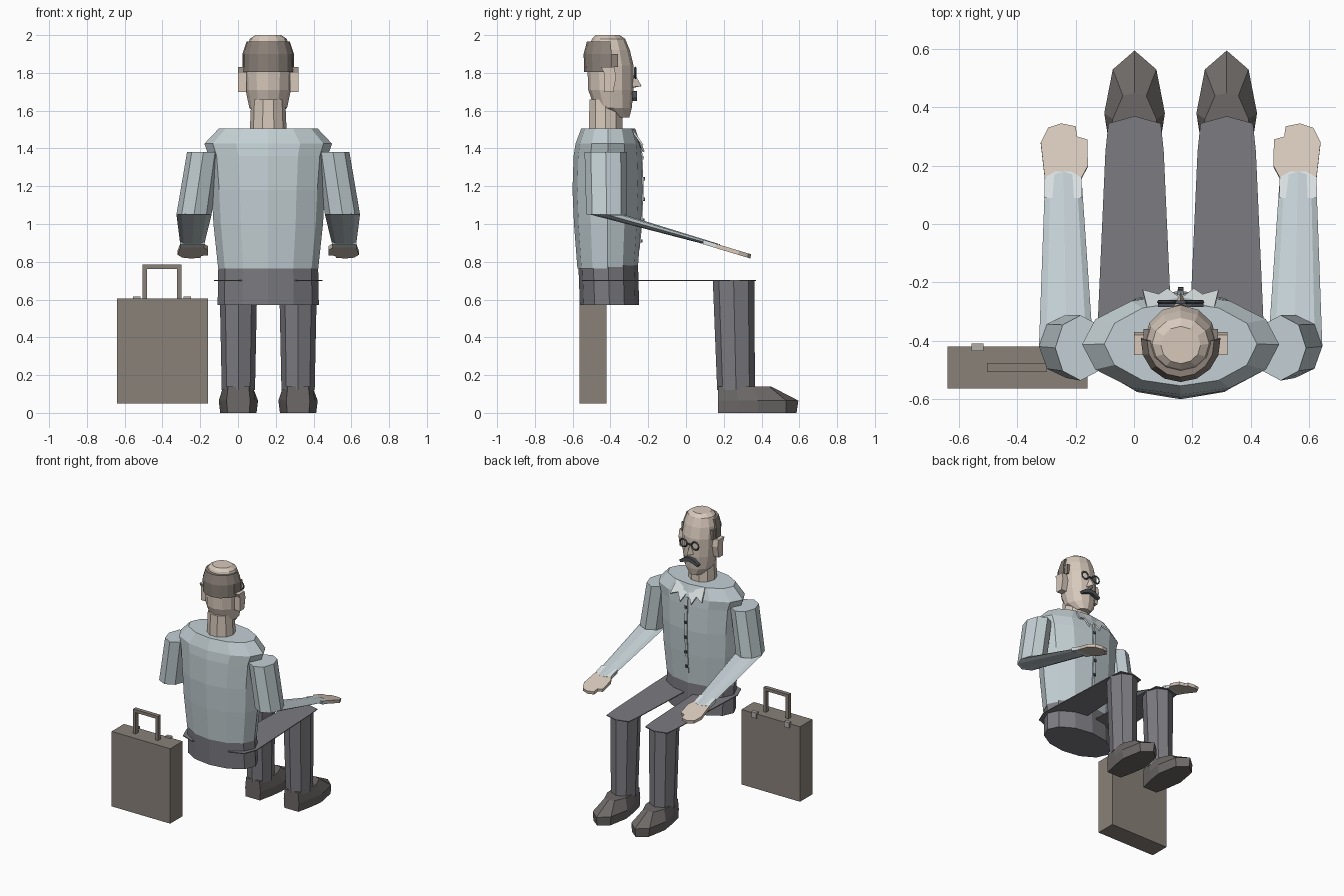
import bpy, bmesh, math
from mathutils import Vector

if "Cube" in bpy.data.objects:
    bpy.data.objects.remove(bpy.data.objects["Cube"])

CX = 0.16            # the figure's own centre line
MATS = {}
COLORS = {
    "skin": (0.68, 0.58, 0.50), "hair": (0.26, 0.22, 0.19), "shirt": (0.55, 0.63, 0.66),
    "collar": (0.72, 0.77, 0.78), "trousers": (0.20, 0.20, 0.22), "shoe": (0.15, 0.14, 0.135),
    "case": (0.25, 0.22, 0.19), "metal": (0.45, 0.43, 0.40), "dark": (0.08, 0.09, 0.10)}


def finish(name, bm, color):
    bmesh.ops.recalc_face_normals(bm, faces=bm.faces)
    me = bpy.data.meshes.new(name)
    bm.to_mesh(me)
    bm.free()
    if color not in MATS:
        MATS[color] = bpy.data.materials.new(color)
        MATS[color].diffuse_color = (*COLORS[color], 1)
    me.materials.append(MATS[color])
    ob = bpy.data.objects.new(name, me)
    bpy.context.collection.objects.link(ob)
    return ob


def loft(name, rings, n, color, tilt=0.0):
    """Skin elliptical horizontal rings (cx, cy, z, rx, ry)."""
    bm = bmesh.new()
    loops = []
    for cx, cy, z, rx, ry in rings:
        loop = []
        for i in range(n):
            a = 2 * math.pi * i / n
            dy = ry * math.sin(a)
            loop.append(bm.verts.new((cx + rx * math.cos(a), cy + dy, z + tilt * dy)))
        loops.append(loop)
    for a, b in zip(loops, loops[1:]):
        for i in range(n):
            j = (i + 1) % n
            bm.faces.new((a[i], a[j], b[j], b[i]))
    bm.faces.new(loops[0])
    bm.faces.new(loops[-1])
    return finish(name, bm, color)


def plate(name, pts, depth, color):
    """Extrude a 3D outline along a depth vector."""
    bm = bmesh.new()
    f = bm.faces.new([bm.verts.new(p) for p in pts])
    ext = bmesh.ops.extrude_face_region(bm, geom=[f], use_keep_orig=True)
    for v in [g for g in ext["geom"] if isinstance(g, bmesh.types.BMVert)]:
        v.co += Vector(depth)
    return finish(name, bm, color)


def box(name, x0, x1, y0, y1, z0, z1, color):
    return plate(name, [(x0, y0, z0), (x1, y0, z0), (x1, y1, z0), (x0, y1, z0)],
                 (0, 0, z1 - z0), color)


# Torso and pelvis
loft("torso", [(CX, -0.415, 0.765, 0.265, 0.160), (CX, -0.415, 1.00, 0.290, 0.178),
               (CX, -0.415, 1.18, 0.300, 0.186), (CX, -0.415, 1.36, 0.315, 0.180),
               (CX, -0.413, 1.425, 0.338, 0.172), (CX, -0.412, 1.505, 0.262, 0.143)], 12, "shirt")
loft("pelvis", [(CX, -0.405, 0.57, 0.268, 0.157), (CX, -0.412, 0.79, 0.264, 0.158)], 12, "trousers")

# Neck and head
loft("neck", [(CX, -0.425, 1.48, 0.098, 0.095), (CX, -0.425, 1.66, 0.09, 0.09)], 10, "skin")
loft("head", [(CX, -0.345, 1.565, 0.05, 0.045), (CX, -0.385, 1.615, 0.10, 0.098),
              (CX, -0.398, 1.71, 0.120, 0.120), (CX, -0.40, 1.84, 0.124, 0.122),
              (CX, -0.407, 1.92, 0.118, 0.110), (CX, -0.41, 1.98, 0.098, 0.088),
              (CX, -0.415, 2.00, 0.068, 0.064)], 12, "skin")

# Hair band around the back of the head
bm = bmesh.new()
cols = []
for i in range(9):
    a = math.radians(175 + i * 190 / 8)
    col = []
    for z, r, cy in ((1.805, 0.126, -0.40), (1.805, 0.137, -0.402), (1.90, 0.137, -0.405),
                     (1.965, 0.115, -0.41), (1.965, 0.09, -0.41)):
        col.append(bm.verts.new((CX + r * math.cos(a), cy + r * math.sin(a), z)))
    cols.append(col)
for a, b in zip(cols, cols[1:]):
    for k in range(5):
        m = (k + 1) % 5
        bm.faces.new((a[k], a[m], b[m], b[k]))
bm.faces.new(cols[0])
bm.faces.new(cols[-1])
finish("hair", bm, "hair")

# Nose
bm = bmesh.new()
top, tip, base = (bm.verts.new((CX, y, z)) for y, z in ((-0.275, 1.80), (-0.235, 1.73), (-0.285, 1.72)))
l, r = (bm.verts.new((CX + s * 0.025, -0.285, 1.725)) for s in (-1, 1))
for f in ((top, l, tip), (top, tip, r), (tip, l, base), (tip, base, r), (top, base, l), (top, r, base)):
    bm.faces.new(f)
finish("nose", bm, "skin")

# Moustache and bridge of the glasses
half = [(0.035, 1.698), (0.078, 1.668), (0.070, 1.652), (0.03, 1.668)]
outline = [(0, 1.705)] + half + [(0, 1.675)] + [(-x, z) for x, z in reversed(half)]
plate("moustache", [(CX + x, -0.285, z) for x, z in outline], (0, 0.025, 0), "dark")
box("glasses_bridge", CX - 0.02, CX + 0.02, -0.275, -0.262, 1.797, 1.804, "dark")

# Button strip and buttons down the chest
strip = [(-0.246, 0.86), (-0.232, 1.00), (-0.224, 1.18), (-0.230, 1.36), (-0.236, 1.42)]
plate("button_strip", [(CX - 0.01, y, z) for y, z in strip] +
      [(CX - 0.01, y - 0.02, z) for y, z in reversed(strip)], (0.02, 0, 0), "shirt")
for i in range(5):
    z = 0.91 + i * 0.11
    y = -0.238 + 0.018 * math.sin((z - 0.86) / 0.6 * math.pi)
    box("button", CX - 0.009, CX + 0.009, y - 0.02, y + 0.004, z - 0.009, z + 0.009, "dark")

# Paired parts, s = -1 left and +1 right
for s in (-1, 1):
    side = "left" if s < 0 else "right"

    def X(d):
        return CX + s * d

    # Ear, sideburn, spectacle ring
    plate(side + "_ear", [(X(0.115), y, z) for y, z in
          ((-0.435, 1.80), (-0.45, 1.83), (-0.38, 1.83), (-0.37, 1.78), (-0.385, 1.70), (-0.435, 1.70))],
          (s * 0.045, 0, 0), "skin")
    x0, x1 = sorted((X(0.10), X(0.128)))
    box(side + "_sideburn", x0, x1, -0.455, -0.36, 1.83, 1.90, "hair")
    bpy.ops.mesh.primitive_torus_add(major_segments=12, minor_segments=4, major_radius=0.028,
                                     minor_radius=0.006, location=(X(0.048), -0.268, 1.80),
                                     rotation=(math.pi / 2, 0, 0))
    ring = bpy.context.object
    ring.name = side + "_glasses_ring"
    ring.data.materials.append(MATS["dark"])

    # Pointed collar tab
    plate(side + "_collar", [(X(d), y, z) for d, y, z in
          ((0.0, -0.255, 1.46), (0.04, -0.275, 1.49), (0.115, -0.285, 1.505), (0.13, -0.225, 1.42),
           (0.075, -0.24, 1.44), (0.045, -0.22, 1.385))], (0, -0.008, -0.006), "collar")

    # Sleeve, flattened forearm, cuff
    loft(side + "_upper_sleeve", [(X(0.343), -0.425, 1.38, 0.087, 0.112),
                                  (X(0.393), -0.420, 1.05, 0.093, 0.108)], 8, "shirt")
    loft(side + "_forearm", [(X(0.393), -0.420, 1.05, 0.093, 0.108),
                             (X(0.402), 0.13, 0.895, 0.064, 0.05)], 8, "shirt", tilt=-0.05)
    wrist = [(0.338, 0.09), (0.340, 0.16), (0.375, 0.18), (0.43, 0.18), (0.466, 0.16), (0.468, 0.09)]
    plate(side + "_cuff", [(X(d), y, 0.917 - 0.3 * (y - 0.09)) for d, y in wrist],
          (0, 0, -0.024), "collar")

    # Hand with a thumb bump
    hand = [(0.465, 0.15), (0.48, 0.28), (0.455, 0.33), (0.41, 0.345), (0.36, 0.335), (0.355, 0.30),
            (0.32, 0.29), (0.318, 0.20), (0.345, 0.15)]
    plate(side + "_hand", [(X(d), y, 0.898 - 0.3 * (y - 0.15)) for d, y in hand],
          (0, -0.004, -0.022), "skin")

    # Flat thigh plate joining hip and knee
    lx = X(0.158)
    thigh = [(0.13, -0.42), (0.10, 0.25), (0.09, 0.345), (0, 0.37), (-0.09, 0.345), (-0.10, 0.25),
             (-0.13, -0.42), (-0.092, -0.515), (0, -0.55), (0.092, -0.515)]
    plate(side + "_thigh", [(lx + x, y, 0.698) for x, y in thigh], (0, 0, 0.006), "trousers")

    # Shin and shoe
    loft(side + "_shin", [(lx, 0.252, 0.70, 0.10, 0.11), (lx, 0.265, 0.12, 0.088, 0.10)], 8, "trousers")
    bm = bmesh.new()
    loops = []
    sole = [(0.06, 0.17), (0.085, 0.28), (0.10, 0.38), (0.072, 0.53)]
    upper = [(0.055, 0.17), (0.080, 0.26), (0.075, 0.36), (0.04, 0.44)]
    for z, pts, toe, k in ((0, sole, 0.585, 0.96), (0.065, sole, 0.595, 1.04), (0.14, upper, 0.45, 1)):
        out = [(k * x, y) for x, y in pts] + [(0, toe)] + [(-k * x, y) for x, y in reversed(pts)]
        loops.append([bm.verts.new((lx + x, y, z)) for x, y in out])
    for a, b in zip(loops, loops[1:]):
        for i in range(len(a)):
            j = (i + 1) % len(a)
            bm.faces.new((a[i], a[j], b[j], b[i]))
    bm.faces.new(loops[0])
    bm.faces.new(loops[-1])
    finish(side + "_shoe", bm, "shoe")

# Briefcase with handle and latches
box("briefcase", -0.64, -0.16, -0.565, -0.42, 0.05, 0.605, "case")
grip = [(-0.505, 0.60), (-0.505, 0.785), (-0.30, 0.785), (-0.30, 0.60),
        (-0.322, 0.60), (-0.322, 0.763), (-0.483, 0.763), (-0.483, 0.60)]
plate("briefcase_handle", [(x, -0.507, z) for x, z in grip], (0, 0.03, 0), "case")
for x in (-0.557, -0.288):
    box("briefcase_latch", x, x + 0.04, -0.435, -0.41, 0.575, 0.617, "metal")

for m in bpy.data.materials:
    if m.users and not m.is_grease_pencil:
        m.use_nodes = True
        m.node_tree.nodes["Principled BSDF"].inputs["Base Color"].default_value = m.diffuse_color
